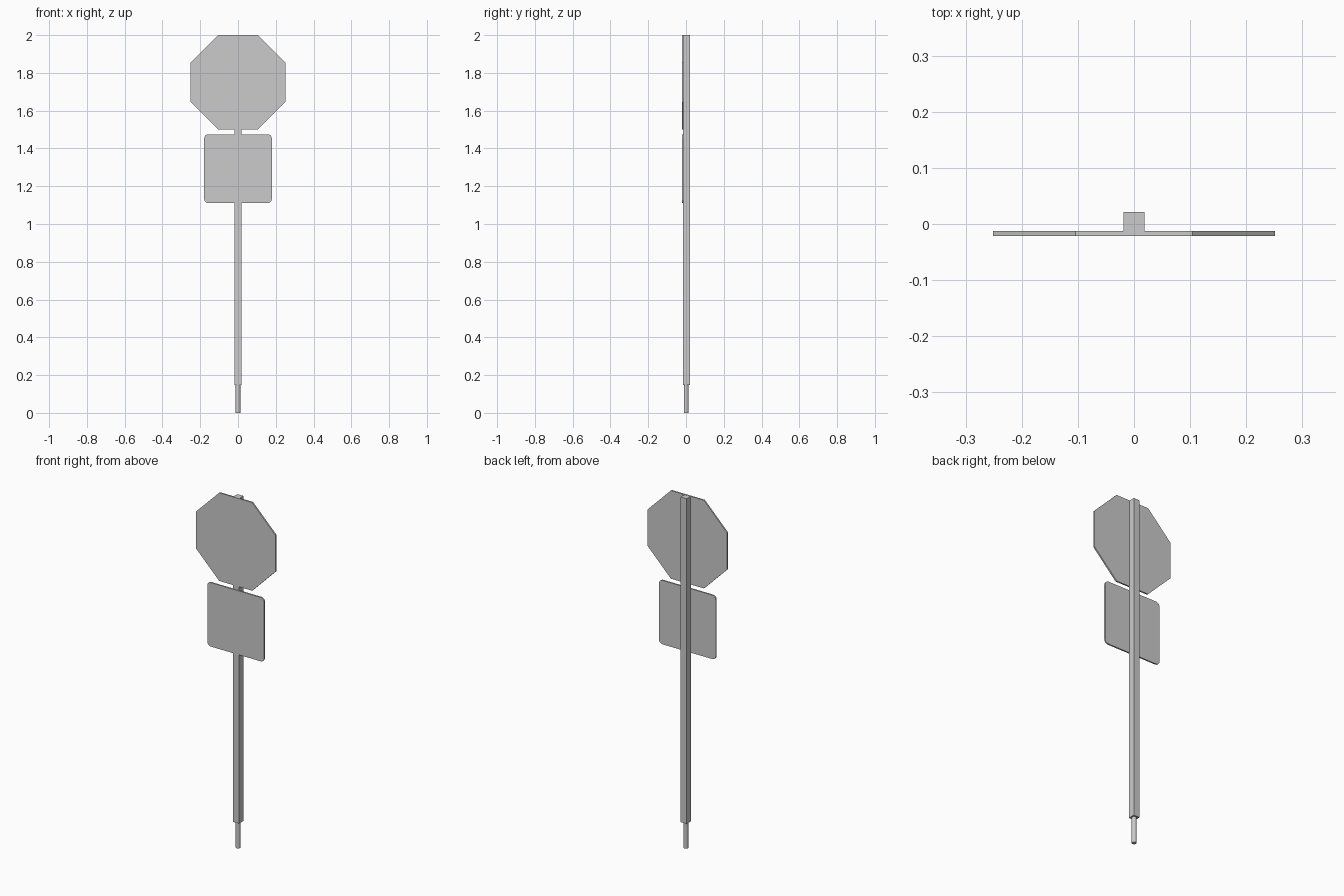
import bpy, bmesh, math

if "Cube" in bpy.data.objects:
    bpy.data.objects.remove(bpy.data.objects["Cube"])

grey = bpy.data.materials.new("plain grey")
grey.diffuse_color = (0.6, 0.6, 0.6, 1)
grey.use_nodes = True
grey.node_tree.nodes["Principled BSDF"].inputs["Base Color"].default_value = grey.diffuse_color


def prism(name, outline, axis, start, end):
    """Extrude an outline: axis 'y' takes (x, z) points, axis 'z' takes (x, y)."""
    bm = bmesh.new()
    place = (lambda a, b, d: (a, d, b)) if axis == 'y' else (lambda a, b, d: (a, b, d))
    face = bm.faces.new([bm.verts.new(place(a, b, start)) for a, b in outline])
    ext = bmesh.ops.extrude_face_region(bm, geom=[face])
    verts = [g for g in ext["geom"] if isinstance(g, bmesh.types.BMVert)]
    step = (0, end - start, 0) if axis == 'y' else (0, 0, end - start)
    bmesh.ops.translate(bm, verts=verts, vec=step)
    bmesh.ops.recalc_face_normals(bm, faces=bm.faces)
    mesh = bpy.data.meshes.new(name)
    bm.to_mesh(mesh)
    bm.free()
    mesh.materials.append(grey)
    obj = bpy.data.objects.new(name, mesh)
    bpy.context.collection.objects.link(obj)
    return obj


def ring(cx, cy, radius, sides):
    """Regular polygon with a flat side on top."""
    return [(cx + radius * math.cos(2 * math.pi * (i + 0.5) / sides),
             cy + radius * math.sin(2 * math.pi * (i + 0.5) / sides)) for i in range(sides)]


def rounded_rect(cx, cy, hw, hh, r, steps=5):
    pts = []
    for q, (sx, sy) in enumerate([(1, 1), (-1, 1), (-1, -1), (1, -1)]):
        for i in range(steps + 1):
            a = math.pi / 2 * (q + i / steps)
            pts.append((cx + sx * (hw - r) + r * math.cos(a),
                        cy + sy * (hh - r) + r * math.sin(a)))
    return pts


FRONT, BACK = -0.021, -0.0125

# Octagonal upper sign plate
prism("octagon_sign", ring(0, 1.75, 0.251 / math.cos(math.pi / 8), 8), 'y', FRONT, BACK)

# Rounded lower sign plate
prism("lower_sign", rounded_rect(0, 1.293, 0.179, 0.182, 0.022), 'y', FRONT, BACK)

# Square post
prism("post", [(-0.019, -0.017), (0.019, -0.017), (0.019, 0.021), (-0.019, 0.021)],
      'z', 0.148, 2.0)

# Thin round ground peg
peg = prism("ground_peg", ring(0, 0.001, 0.0125, 16), 'z', 0.0, 0.16)
bpy.context.view_layer.objects.active = peg
peg.select_set(True)
bpy.ops.object.shade_smooth_by_angle(angle=math.radians(35))
